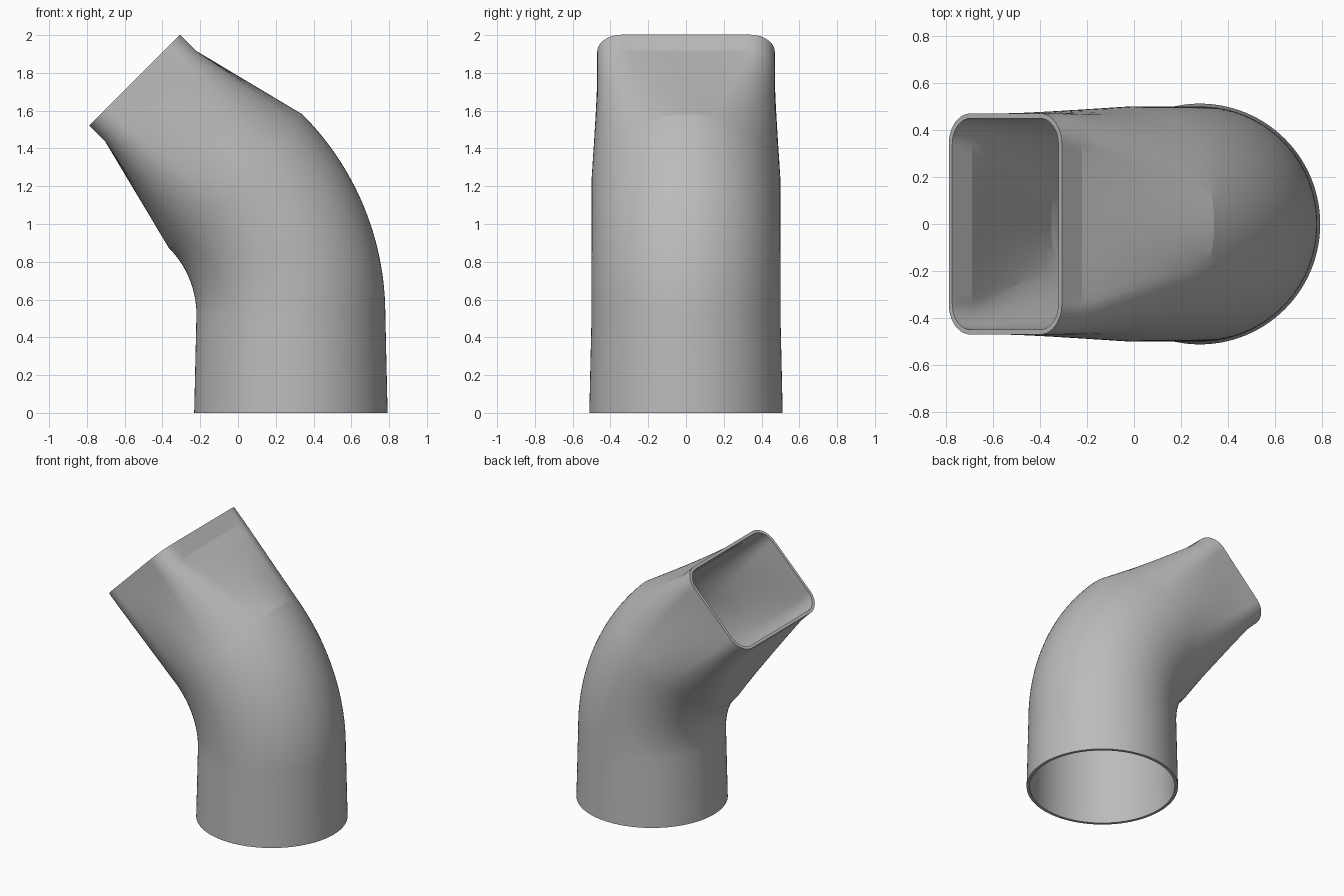
import bpy
import bmesh
from math import sin, cos, pi, radians
from mathutils import Vector, Matrix

cube = bpy.data.objects.get("Cube")
if cube:
    bpy.data.objects.remove(cube)

STEPS = 16              # points per eighth of a section
COUNT = STEPS * 8
WALL = 0.021
RADIUS = 0.5
BEND_RADIUS = 1.0
BEND_CENTRE = Vector((-0.72, 0, 0.52))
BEND = radians(45)


def circle(radius):
    """Round section, starting an eighth-turn edge centred on the outer side."""
    start = -pi / 8
    return [Vector((radius * cos(start + 2 * pi * i / COUNT),
                    radius * sin(start + 2 * pi * i / COUNT))) for i in range(COUNT)]


def rounded_rect(half_u, half_v, r):
    """Four flats and four corners, each matching an eighth of the circle."""
    points = []
    for i in range(COUNT):
        side, step = divmod(i, 2 * STEPS)
        t = step / STEPS
        d, w = (half_u, half_v) if side % 2 == 0 else (half_v, half_u)
        if t < 1:
            p = Vector((d, (2 * t - 1) * (w - r)))
        else:
            phi = (t - 1) * pi / 2
            p = Vector((d - r + r * cos(phi), w - r + r * sin(phi)))
        points.append(Matrix.Rotation(side * pi / 2, 2) @ p)
    return points


def place(section, angle, along=0.0):
    """Set a section on the pipe's path, pushed along its tangent."""
    radial = Vector((cos(angle), 0, sin(angle)))
    tangent = Vector((-sin(angle), 0, cos(angle)))
    centre = BEND_CENTRE + radial * BEND_RADIUS + tangent * along
    return [centre + radial * p.x + Vector((0, p.y, 0)) for p in section]


def shell(inset):
    """All rings of one skin, from the round base to the rectangular mouth."""
    rings = []
    # slightly flared straight base
    for k in range(4):
        t = k / 4
        rings.append(place(circle(RADIUS + 0.012 * (1 - t) - inset), 0, -0.52 * (1 - t)))
    # bend
    tube = circle(RADIUS - inset)
    for k in range(25):
        rings.append(place(tube, BEND * k / 24))
    # ruled change from round to rectangular
    mouth = rounded_rect(0.34 - inset, 0.47 - inset, 0.13 - inset)
    for k in range(1, 9):
        t = k / 8
        rings.append(place([a.lerp(b, t) for a, b in zip(tube, mouth)], BEND, 0.636 * t))
    # short straight mouth
    rings.append(place(mouth, BEND, 0.756))
    return rings


# outer skin up, inner skin back down, joined by both rims
bm = bmesh.new()
loops = [[bm.verts.new(p) for p in ring] for ring in shell(0) + shell(WALL)[::-1]]
for a, b in zip(loops, loops[1:] + loops[:1]):
    for i in range(COUNT):
        j = (i + 1) % COUNT
        bm.faces.new((a[i], a[j], b[j], b[i]))
bmesh.ops.recalc_face_normals(bm, faces=bm.faces)
mesh = bpy.data.meshes.new("adapter_elbow")
bm.to_mesh(mesh)
bm.free()

grey = bpy.data.materials.new("plain grey")
grey.use_nodes = True
colour = (0.5, 0.5, 0.5, 1)
grey.diffuse_color = colour
grey.node_tree.nodes["Principled BSDF"].inputs["Base Color"].default_value = colour
mesh.materials.append(grey)

elbow = bpy.data.objects.new("adapter_elbow", mesh)
bpy.context.collection.objects.link(elbow)
bpy.ops.object.select_all(action="DESELECT")
elbow.select_set(True)
bpy.context.view_layer.objects.active = elbow
bpy.ops.object.shade_smooth_by_angle(angle=radians(10))
